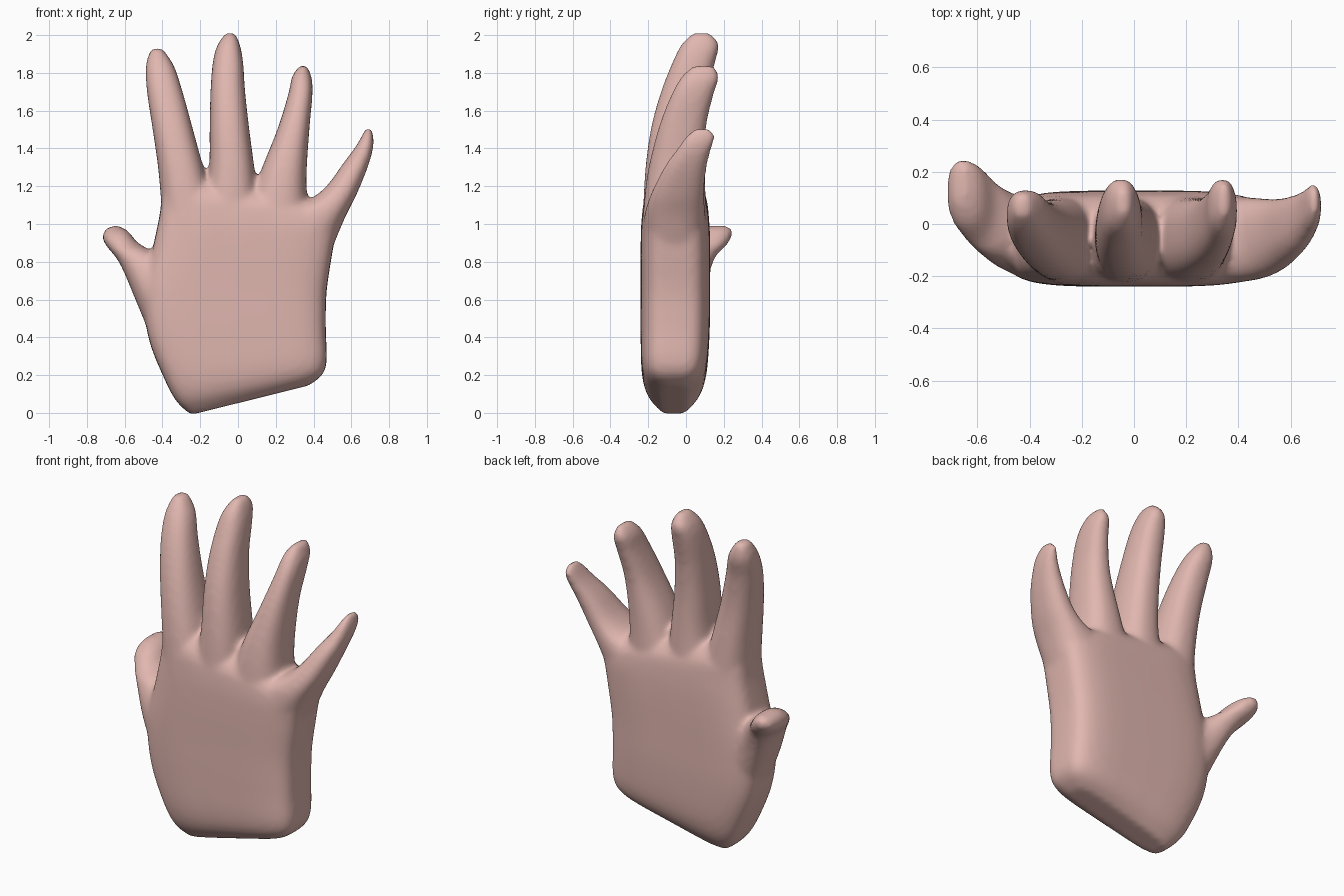
import bpy, bmesh, math

# Each section: left x, left z, right x, right z, front y, back y
PALM = [(-.25, -.01, .375, .145, -.14, .01), (-.325, .06, .445, .2, -.205, .075),
        (-.39, .18, .47, .28, -.235, .11), (-.475, .4, .465, .45, -.24, .125),
        (-.50, .65, .47, .65, -.24, .128), (-.45, .88, .505, .88, -.24, .128),
        (-.415, 1.05, .52, 1.0, -.235, .122), (-.40, 1.18, .43, 1.08, -.215, .105),
        (-.37, 1.26, .34, 1.14, -.15, .05)]
THUMB = [(-.42, .3, -.1, .62, -.21, .10), (-.535, .58, -.36, .78, -.19, .11),
         (-.625, .79, -.47, .865, -.13, .155), (-.69, .875, -.53, .90, -.065, .215),
         (-.72, .93, -.585, .965, .0, .247), (-.695, .98, -.64, .992, .08, .235)]
INDEX = [(-.40, 1.0, -.10, 1.0, -.23, .11), (-.42, 1.27, -.175, 1.27, -.207, .095),
         (-.452, 1.5, -.238, 1.5, -.165, .085), (-.482, 1.7, -.293, 1.7, -.105, .1),
         (-.488, 1.84, -.34, 1.84, -.04, .132), (-.46, 1.93, -.40, 1.93, .03, .115)]
MIDDLE = [(-.20, 1.0, .12, 1.0, -.23, .11), (-.155, 1.27, .09, 1.27, -.217, .1),
          (-.15, 1.5, .06, 1.5, -.187, .1), (-.146, 1.7, .038, 1.7, -.133, .118),
          (-.133, 1.86, .027, 1.86, -.07, .155), (-.108, 1.95, .01, 1.95, -.025, .175),
          (-.065, 2.01, -.015, 2.01, .03, .13)]
RING = [(.02, 1.0, .38, 1.0, -.23, .11), (.12, 1.28, .362, 1.22, -.207, .1),
        (.208, 1.5, .378, 1.5, -.148, .105), (.264, 1.68, .394, 1.68, -.08, .145),
        (.288, 1.785, .391, 1.77, -.025, .175), (.33, 1.84, .365, 1.84, .04, .15)]
PINKY = [(.2, 1.1, .49, .85, -.23, .11), (.37, 1.13, .565, 1.03, -.212, .1),
         (.468, 1.2, .625, 1.15, -.178, .097), (.556, 1.32, .683, 1.29, -.112, .11),
         (.623, 1.41, .713, 1.39, -.045, .135), (.66, 1.475, .718, 1.455, .0, .155),
         (.68, 1.51, .705, 1.508, .05, .125)]


def spline(secs, steps=4):
    """Smooth the sections with a Catmull-Rom curve."""
    p = [secs[0]] + secs + [secs[-1]]
    out = []
    for i in range(1, len(p) - 2):
        for k in range(steps):
            t = k / steps
            out.append([b + .5 * t * ((c - a) + t * ((2*a - 5*b + 4*c - d) + t * (3*b - a - 3*c + d)))
                        for a, b, c, d in zip(*p[i-1:i+3])])
    return out + [list(secs[-1])]


def loft(bm, secs, power, n=40):
    """Skin rounded-rectangle rings into a closed shell."""
    rings = []
    for xl, zl, xr, zr, y0, y1 in spline(secs):
        ring = []
        for i in range(n):
            a = 2 * math.pi * i / n
            c, s = math.cos(a), math.sin(a)
            u = math.copysign(abs(c) ** (2 / power), c)
            v = math.copysign(abs(s) ** (2 / power), s)
            t = (u + 1) / 2
            ring.append(bm.verts.new((xl + (xr - xl) * t, (y0 + y1) / 2 + (y1 - y0) / 2 * v,
                                      zl + (zr - zl) * t)))
        rings.append(ring)
    for r, q in zip(rings, rings[1:]):
        for i in range(n):
            j = (i + 1) % n
            bm.faces.new((r[i], r[j], q[j], q[i]))
    bm.faces.new(rings[0][::-1])
    bm.faces.new(rings[-1])


# Palm, thumb and four fingers in one mesh
bm = bmesh.new()
loft(bm, PALM, 4.2)
for digit in (THUMB, INDEX, MIDDLE, RING, PINKY):
    loft(bm, digit, 2.4)
bmesh.ops.recalc_face_normals(bm, faces=bm.faces)
mesh = bpy.data.meshes.new("hand")
bm.to_mesh(mesh)
bm.free()
hand = bpy.data.objects.new("hand", mesh)
bpy.context.collection.objects.link(hand)

# Fuse the shells into one skin and soften the webs
remesh = hand.modifiers.new("fuse", 'REMESH')
remesh.mode = 'VOXEL'
remesh.voxel_size = 0.015
remesh.use_smooth_shade = True
soften = hand.modifiers.new("soften", 'SMOOTH')
soften.factor = 0.5
soften.iterations = 12

# Skin colour
skin = bpy.data.materials.new("skin")
skin.diffuse_color = (0.75, 0.47, 0.43, 1)
mesh.materials.append(skin)
